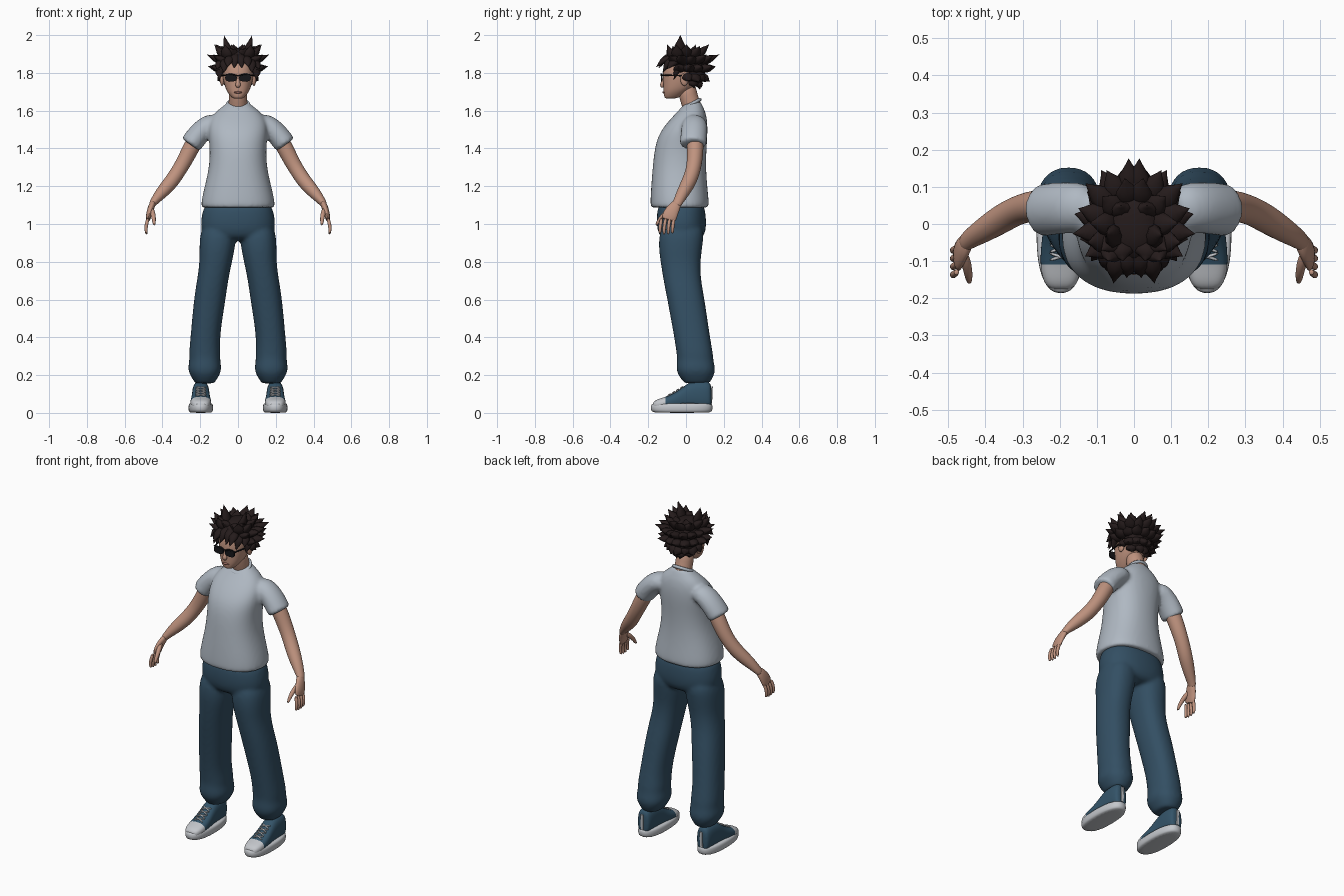
import bpy, bmesh, math
from mathutils import Vector

default_cube = bpy.data.objects.get("Cube")
if default_cube:
    bpy.data.objects.remove(default_cube, do_unlink=True)


def material(name, red, green, blue):
    mat = bpy.data.materials.new(name)
    mat.use_nodes = True
    mat.diffuse_color = (red, green, blue, 1)
    bsdf = next(n for n in mat.node_tree.nodes if n.type == 'BSDF_PRINCIPLED')
    bsdf.inputs["Base Color"].default_value = (red, green, blue, 1)
    bsdf.inputs["Roughness"].default_value = .8
    return mat


skin = material("skin", .52, .29, .21)
lip = material("lip", .36, .16, .13)
cotton = material("pale grey cotton", .43, .48, .54)
denim = material("blue denim", .033, .078, .125)
canvas = material("blue canvas", .034, .088, .14)
rubber = material("light rubber", .55, .57, .6)
hair_brown = material("dark brown hair", .018, .011, .011)
black = material("black plastic", .008, .008, .01)


def oval(count, power):
    """Unit superellipse points."""
    def bend(v):
        return math.copysign(abs(v) ** (2 / power), v)
    angles = [math.tau * i / count for i in range(count)]
    return [(bend(math.cos(a)), bend(math.sin(a))) for a in angles]


def loft(bm, rings):
    """Skin a list of point rings and cap both ends."""
    loops = [[bm.verts.new(p) for p in ring] for ring in rings]
    count = len(loops[0])
    for low, high in zip(loops, loops[1:]):
        for i in range(count):
            j = (i + 1) % count
            bm.faces.new((low[i], low[j], high[j], high[i]))
    bm.faces.new(loops[0][::-1])
    bm.faces.new(loops[-1])


def stack(bm, levels, side=1, count=20, power=2.3):
    """Horizontal rings: height, centre x, half width, front y, back y."""
    loft(bm, [[(side * cx + rx * u, (front + back) / 2 + (back - front) / 2 * v, z)
               for u, v in oval(count, power)] for z, cx, rx, front, back in levels])


def tube(bm, points, radii, ref=None, count=10, power=2):
    """Rings square to a path; each radius is a number or a (ref, cross) pair."""
    points = [Vector(p) for p in points]
    rings = []
    for i, p in enumerate(points):
        t = (points[min(i + 1, len(points) - 1)] - points[max(i - 1, 0)]).normalized()
        axis = Vector(ref) if ref else t.cross(Vector((0, 0, 1))) + Vector((.01, 0, 0))
        a = (axis - t * axis.dot(t)).normalized()
        b = t.cross(a)
        ra, rb = radii[i] if isinstance(radii[i], tuple) else (radii[i], radii[i])
        rings.append([p + a * ra * u + b * rb * v for u, v in oval(count, power)])
    loft(bm, rings)


def blob(bm, centre, size):
    made = bmesh.ops.create_uvsphere(bm, u_segments=16, v_segments=10, radius=1)
    bmesh.ops.scale(bm, vec=size, verts=made["verts"])
    bmesh.ops.translate(bm, vec=centre, verts=made["verts"])


def finish(bm, name, mats, subdivide=0, mirror=False, fuse=0, rule=None):
    bmesh.ops.recalc_face_normals(bm, faces=bm.faces)
    if rule:
        for face in bm.faces:
            face.material_index = rule(face.calc_center_median())
    mesh = bpy.data.meshes.new(name)
    bm.to_mesh(mesh)
    bm.free()
    for mat in mats:
        mesh.materials.append(mat)
    obj = bpy.data.objects.new(name, mesh)
    bpy.context.collection.objects.link(obj)
    bpy.ops.object.select_all(action='DESELECT')
    obj.select_set(True)
    bpy.context.view_layer.objects.active = obj
    bpy.ops.object.shade_smooth_by_angle(angle=math.radians(65))
    if mirror:
        obj.modifiers.new("mirror", 'MIRROR').use_mirror_merge = False
    if subdivide:
        obj.modifiers.new("round", 'SUBSURF').levels = subdivide
        obj.modifiers["round"].render_levels = subdivide
    if fuse:
        remesh = obj.modifiers.new("fuse", 'REMESH')
        remesh.mode, remesh.voxel_size, remesh.use_smooth_shade = 'VOXEL', fuse, True
        obj.modifiers.new("soften", 'SMOOTH').iterations = 6
    return obj


# Shirt: torso and sleeves fused into one cloth
bm = bmesh.new()
stack(bm, [(1.085, 0, .192, -.185, .118), (1.09, 0, .198, -.19, .123), (1.13, 0, .195, -.19, .122),
           (1.2, 0, .178, -.186, .114), (1.3, 0, .154, -.178, .107), (1.4, 0, .15, -.168, .11),
           (1.48, 0, .16, -.145, .116), (1.55, 0, .155, -.09, .114), (1.6, 0, .115, -.04, .102),
           (1.63, 0, .07, -.015, .085), (1.65, 0, .055, .01, .08)])
for s in (-1, 1):
    tube(bm, [(s * .1, .045, 1.54), (s * .16, .045, 1.525), (s * .21, .042, 1.475),
              (s * .247, .037, 1.425), (s * .252, .037, 1.418)],
         [(.06, .05), (.07, .058), (.072, .06), (.072, .06), (.07, .058)], ref=(0, 1, 0), count=16)
finish(bm, "shirt", [cotton], subdivide=2, fuse=.01)

# Collar band
bpy.ops.mesh.primitive_torus_add(major_radius=.056, minor_radius=.009, major_segments=32,
                                 minor_segments=8, location=(0, .024, 1.632), rotation=(.5, 0, 0))
collar = bpy.context.object
collar.name = "collar"
collar.data.materials.append(cotton)
bpy.ops.object.shade_smooth()

# Trousers: hips and two legs fused
bm = bmesh.new()
stack(bm, [(1.13, 0, .17, -.14, .09), (1.06, 0, .193, -.157, .106), (.98, 0, .203, -.157, .11),
           (.93, 0, .18, -.14, .095), (.91, 0, .14, -.1, .06)])
for s in (-1, 1):
    stack(bm, [(1.02, .1, .09, -.13, .1), (.9, .108, .099, -.15, .092), (.8, .117, .086, -.136, .075),
               (.7, .135, .083, -.12, .08), (.6, .15, .085, -.1, .1), (.4, .175, .077, -.063, .128),
               (.31, .176, .085, -.05, .145), (.28, .176, .081, -.048, .145),
               (.23, .176, .092, -.054, .158), (.195, .176, .076, -.04, .148),
               (.165, .176, .056, -.014, .13), (.155, .176, .052, -.01, .126)], side=s)
finish(bm, "trousers", [denim], subdivide=2, fuse=.01)

# Arms
bm = bmesh.new()
tube(bm, [(.19, .045, 1.5), (.24, .05, 1.42), (.28, .047, 1.34), (.315, .037, 1.28), (.355, .015, 1.22),
          (.41, -.02, 1.16), (.45, -.045, 1.112), (.458, -.055, 1.095)],
     [.045, .046, .043, .04, .041, .034, (.026, .02), (.025, .018)], ref=(0, 1, 0), count=12)
finish(bm, "arms", [skin], subdivide=2, mirror=True)

# Hands: palm, four fingers and thumb
bm = bmesh.new()
tube(bm, [(.445, -.042, 1.12), (.462, -.065, 1.085), (.472, -.085, 1.05), (.477, -.095, 1.015)],
     [(.025, .018), (.035, .018), (.042, .016), (.042, .012)], ref=(0, 1, 0), count=12)
for i in range(4):
    y = -.128 + .022 * i
    drop = .006 * abs(i - 1.5)
    tube(bm, [(.475, y, 1.035), (.486, y - .008, .995), (.488, y - .01, .968), (.482, y - .01, .94 + drop)],
         [.01, .0105, .0095, .007], ref=(0, 1, 0), count=8)
tube(bm, [(.46, -.075, 1.085), (.45, -.11, 1.055), (.445, -.14, 1.025), (.443, -.16, .99)],
     [.014, .015, .012, .007], ref=(1, 0, 0), count=8)
finish(bm, "hands", [skin], subdivide=1, mirror=True)

# Neck and head
bm = bmesh.new()
tube(bm, [(0, .045, 1.57), (0, .03, 1.63), (0, .01, 1.68), (0, 0, 1.75)], [.054, .05, .05, .05], count=16)
finish(bm, "neck", [skin], subdivide=1)
bm = bmesh.new()
stack(bm, [(1.663, 0, .024, -.108, -.06), (1.672, 0, .036, -.116, -.03), (1.695, 0, .055, -.119, 0),
           (1.72, 0, .068, -.121, .04), (1.76, 0, .079, -.122, .075), (1.8, 0, .085, -.124, .088),
           (1.85, 0, .083, -.115, .088), (1.9, 0, .06, -.08, .06), (1.915, 0, .03, -.04, .03)])
finish(bm, "head", [skin], subdivide=2)
bm = bmesh.new()
tube(bm, [(0, -.11, 1.78), (0, -.122, 1.755), (0, -.13, 1.735), (0, -.121, 1.722)],
     [.008, .01, (.017, .012), .009], ref=(1, 0, 0), count=8)
finish(bm, "nose", [skin], subdivide=2)
bm = bmesh.new()
blob(bm, (0, -.117, 1.697), (.022, .008, .006))
finish(bm, "lips", [lip])
bm = bmesh.new()
blob(bm, (.084, -.008, 1.765), (.012, .022, .034))
finish(bm, "ears", [skin], mirror=True)

# Sunglasses
bm = bmesh.new()
tube(bm, [(.037, -.124, 1.775), (.037, -.133, 1.775)], [(.031, .021)] * 2, ref=(1, 0, 0), count=20, power=2.8)
tube(bm, [(0, -.131, 1.785), (.04, -.132, 1.794), (.07, -.125, 1.788), (.088, -.01, 1.785)],
     [.004] * 4, count=6)
finish(bm, "sunglasses", [black], mirror=True)

# Hair: scalp cap plus pointed locks
bm = bmesh.new()
stack(bm, [(1.735, 0, .05, .01, .08), (1.775, 0, .082, .0, .1), (1.83, 0, .094, -.04, .106),
           (1.87, 0, .092, -.118, .104), (1.91, 0, .068, -.085, .08), (1.93, 0, .03, -.04, .04)])
finish(bm, "hair_cap", [hair_brown], subdivide=2)

crown = Vector((0, 0, 1.82))


def lock(bm, base, tip, width):
    base, tip = Vector(base), Vector(tip)
    bulge = ((base + tip) / 2 - crown).normalized() * .02
    steps = [i / 6 for i in range(7)]
    path = [base.lerp(tip, t) + bulge * 4 * t * (1 - t) * (1 - t) for t in steps]
    shape = [.75, 1, 1, .82, .56, .28, .01]
    tube(bm, path, [(width * k, width * k * .65) for k in shape], count=8)


def around(angle, rise, sx, sy, sz):
    a, e = math.radians(angle), math.radians(rise)
    return crown + Vector((sx * math.sin(a) * math.cos(e), -sy * math.cos(a) * math.cos(e), sz * math.sin(e)))


bm = bmesh.new()
# tiers: first angle, last angle, locks, base rise, tip rise, reach
for first, last, locks, base_rise, tip_rise, reach in [
        (125, 168, 2, -45, -56, .13), (95, 170, 4, -25, -28, .14), (72, 168, 5, 0, 5, .168),
        (55, 172, 6, 25, 24, .188), (50, 165, 4, 50, 47, .18)]:
    for i in range(locks):
        angle = first + (last - first) * i / (locks - 1)
        length = reach * (1 if i % 2 else .93)
        lock(bm, around(angle, base_rise, .07, .08, .075),
             around(angle + 3, tip_rise, length * .97, length * 1.03, length), .033)
# tall crest locks
for base, tip in [((.04, -.03, 1.88), (.075, -.03, 2)), ((.05, -.06, 1.87), (.07, -.1, 1.95)),
                  ((.06, -.04, 1.87), (.125, -.05, 1.95)), ((.03, .03, 1.88), (.035, .05, 1.95)),
                  ((.03, -.05, 1.89), (.03, -.1, 1.925))]:
    lock(bm, base, tip, .032)
# fringe
for base, tip in [((.012, -.08, 1.89), (.02, -.145, 1.825)), ((.04, -.08, 1.88), (.055, -.16, 1.83)),
                  ((.06, -.07, 1.87), (.075, -.125, 1.8)), ((.075, -.05, 1.86), (.115, -.1, 1.82)),
                  ((.08, -.03, 1.84), (.1, -.065, 1.765))]:
    lock(bm, base, tip, .026)
finish(bm, "hair_locks", [hair_brown], mirror=True)

# Shoes: sole, upper with toe cap, laces, heel strip
foot = .197
bm = bmesh.new()
stack(bm, [(0, foot, .056, -.165, .125), (.006, foot, .064, -.184, .138), (.03, foot, .067, -.189, .143),
           (.048, foot, .063, -.183, .139), (.052, foot, .055, -.17, .13)], count=28, power=2.4)
finish(bm, "shoe_soles", [rubber], subdivide=1, mirror=True)

upper = [(-.178, .03, .055), (-.155, .048, .072), (-.11, .057, .085), (-.06, .054, .105), (-.02, .049, .135),
         (.02, .047, .165), (.08, .046, .172), (.118, .042, .168), (.136, .03, .15)]
bm = bmesh.new()
loft(bm, [[(foot + w * u, y, .02 + (top - .02) * (v + 1) / 2) for u, v in oval(16, 2.6)]
          for y, w, top in upper])
finish(bm, "shoe_uppers", [canvas, rubber], subdivide=2, mirror=True, rule=lambda c: int(c.y < -.11))

bm = bmesh.new()
for i in range(4):
    y, z = -.098 + .022 * i, .09 + .013 * i
    for s in (-1, 1):
        tube(bm, [(foot - s * .032, y, z - .004), (foot, y + .01, z + .009), (foot + s * .032, y + .02, z + .008)],
             [.005] * 3, count=6)
finish(bm, "shoe_laces", [rubber], subdivide=1, mirror=True)

bm = bmesh.new()
tube(bm, [(foot, .134, .05), (foot, .138, .14)], [(.009, .004)] * 2, ref=(1, 0, 0), count=8, power=5)
finish(bm, "heel_strips", [rubber], mirror=True)
